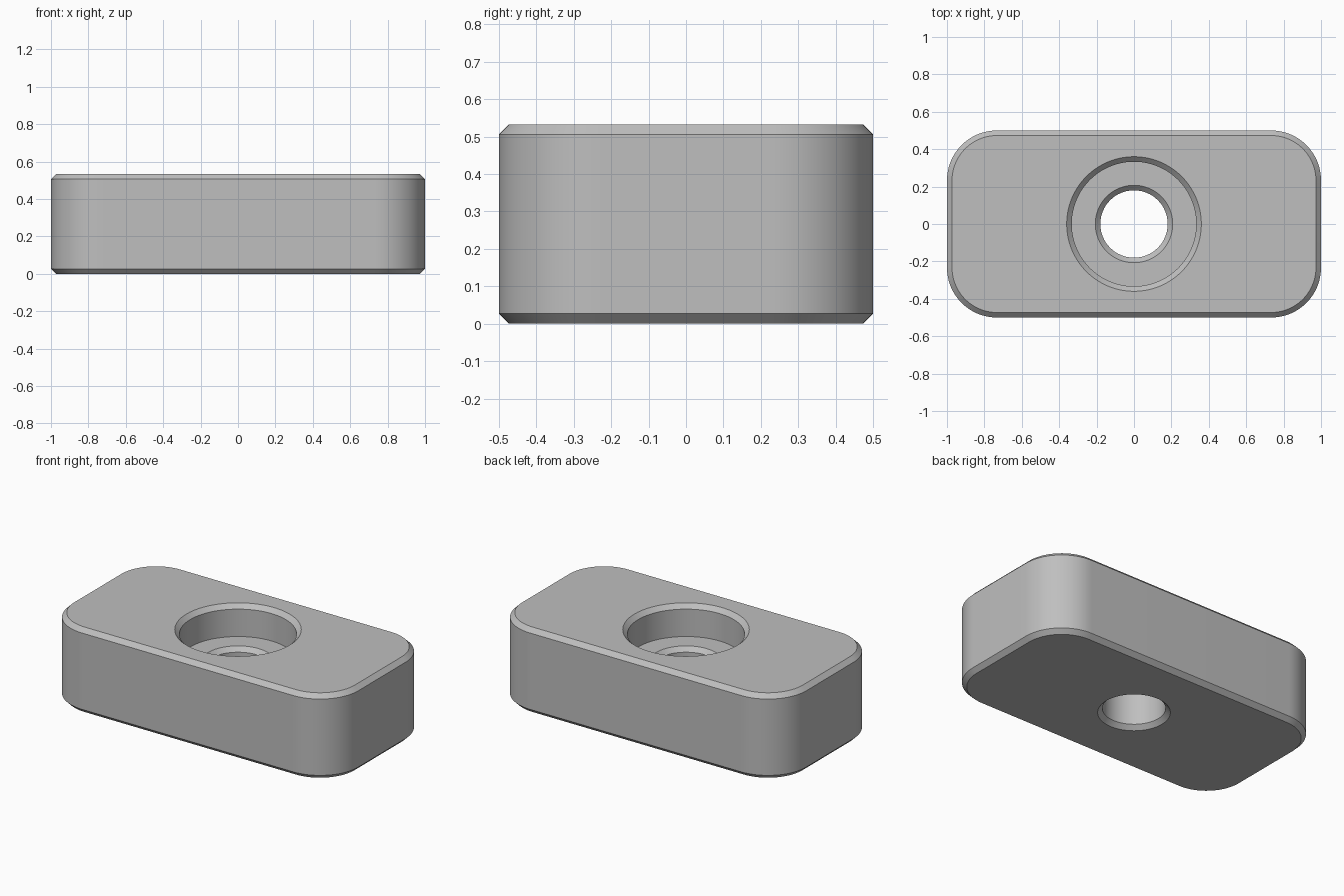
import bpy, bmesh, math

if "Cube" in bpy.data.objects:
    bpy.data.objects.remove(bpy.data.objects["Cube"])

SEG = 24          # points per quarter turn
HEIGHT = 0.533
CH = 0.027        # chamfer size
FLOOR = 0.334     # height of the counterbore floor


def rounded_rect(inset, z):
    """Plate outline, inset from the full size, with round corners."""
    r = 0.267 - inset
    pts = []
    for q, (sx, sy) in enumerate([(1, 1), (-1, 1), (-1, -1), (1, -1)]):
        for i in range(SEG):
            a = math.pi / 2 * (q + i / (SEG - 1))
            pts.append((sx * 0.733 + r * math.cos(a), sy * 0.233 + r * math.sin(a), z))
    return pts


def circle(r, z):
    n = 4 * SEG
    return [(r * math.cos(2 * math.pi * (i + 0.5) / n),
             r * math.sin(2 * math.pi * (i + 0.5) / n), z) for i in range(n)]


# Closed section: outer wall upward, over the top, then down the stepped bore
rings = [
    rounded_rect(CH, 0), rounded_rect(0, CH),
    rounded_rect(0, HEIGHT - CH), rounded_rect(CH, HEIGHT),
    circle(0.36, HEIGHT), circle(0.333, HEIGHT - CH),      # counterbore
    circle(0.333, FLOOR), circle(0.207, FLOOR),            # floor
    circle(0.18, FLOOR - CH), circle(0.18, CH),            # through hole
    circle(0.207, 0),
]

bm = bmesh.new()
loops = [[bm.verts.new(p) for p in ring] for ring in rings]
n = 4 * SEG
for k, lower in enumerate(loops):
    upper = loops[(k + 1) % len(loops)]
    for i in range(n):
        j = (i + 1) % n
        bm.faces.new((lower[i], lower[j], upper[j], upper[i]))
bmesh.ops.recalc_face_normals(bm, faces=bm.faces)
mesh = bpy.data.meshes.new("counterbored_block")
bm.to_mesh(mesh)
bm.free()

block = bpy.data.objects.new("counterbored_block", mesh)
bpy.context.collection.objects.link(block)
grey = bpy.data.materials.new("grey")
grey.diffuse_color = (0.52, 0.52, 0.52, 1)
grey.use_nodes = True
grey.node_tree.nodes["Principled BSDF"].inputs["Base Color"].default_value = grey.diffuse_color
mesh.materials.append(grey)

# Smooth curved walls, crisp chamfer edges
bpy.context.view_layer.objects.active = block
block.select_set(True)
bpy.ops.object.shade_smooth_by_angle(angle=math.radians(30))
